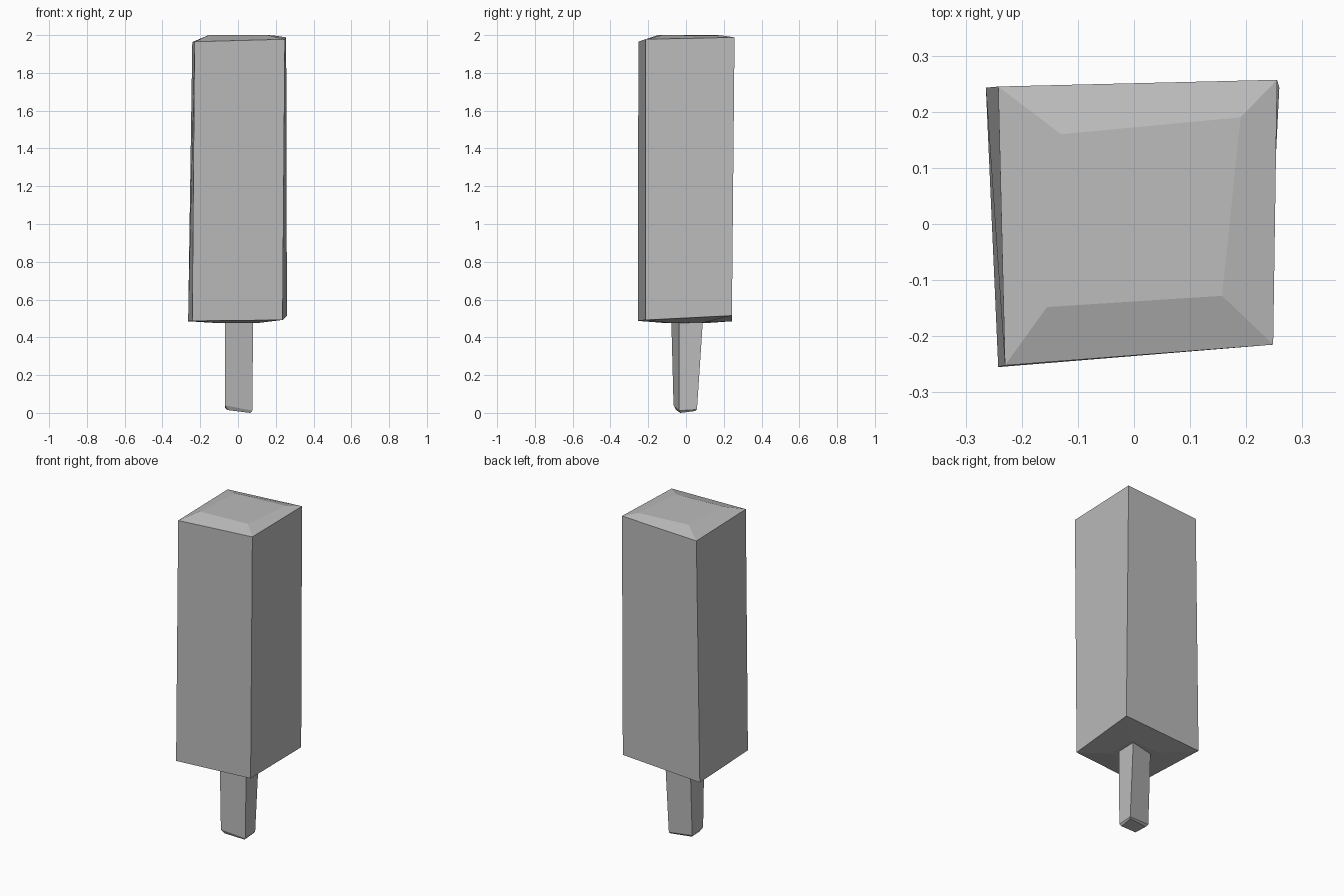
import bpy
import bmesh

cube = bpy.data.objects.get("Cube")
if cube:
    bpy.data.objects.remove(cube, do_unlink=True)

grey = bpy.data.materials.new("plain grey")
grey.use_nodes = True
grey.diffuse_color = (0.5, 0.5, 0.5, 1)
grey.node_tree.nodes["Principled BSDF"].inputs["Base Color"].default_value = (0.5, 0.5, 0.5, 1)


def loft(name, rings):
    """Skin four-cornered rings, listed bottom to top, and cap both ends."""
    bm = bmesh.new()
    loops = [[bm.verts.new(p) for p in ring] for ring in rings]
    for low, high in zip(loops, loops[1:]):
        for i in range(4):
            j = (i + 1) % 4
            bm.faces.new((low[i], low[j], high[j], high[i]))
    bm.faces.new(loops[0][::-1])
    bm.faces.new(loops[-1])
    bmesh.ops.recalc_face_normals(bm, faces=bm.faces)
    mesh = bpy.data.meshes.new(name)
    bm.to_mesh(mesh)
    bm.free()
    mesh.materials.append(grey)
    obj = bpy.data.objects.new(name, mesh)
    bpy.context.collection.objects.link(obj)
    return obj


# Corner order: front right-hand (-x), front (+x), back (+x), back (-x)
# Irregular hand-cut block with a shallow domed top and sunken underside
loft("ice_block", [
    [(-0.10, -0.10, 0.475), (0.10, -0.08, 0.475), (0.10, 0.10, 0.48), (-0.10, 0.10, 0.475)],
    [(-0.242, -0.255, 0.487), (0.236, -0.215, 0.492), (0.259, 0.243, 0.515), (-0.264, 0.243, 0.485)],
    [(-0.23, -0.252, 1.965), (0.248, -0.215, 1.978), (0.255, 0.257, 1.988), (-0.242, 0.245, 1.963)],
    [(-0.155, -0.148, 2.0), (0.157, -0.128, 2.0), (0.19, 0.19, 1.998), (-0.13, 0.16, 2.0)],
])

# Tapered handle with a blunted foot
loft("stick", [
    [(-0.055, -0.052, 0.015), (0.065, -0.03, 0.0), (0.07, 0.05, 0.01), (-0.06, 0.03, 0.017)],
    [(-0.07, -0.066, 0.04), (0.076, -0.036, 0.012), (0.076, 0.058, 0.018), (-0.07, 0.04, 0.03)],
    [(-0.07, -0.078, 0.5), (0.08, -0.036, 0.5), (0.08, 0.09, 0.5), (-0.07, 0.06, 0.5)],
])
